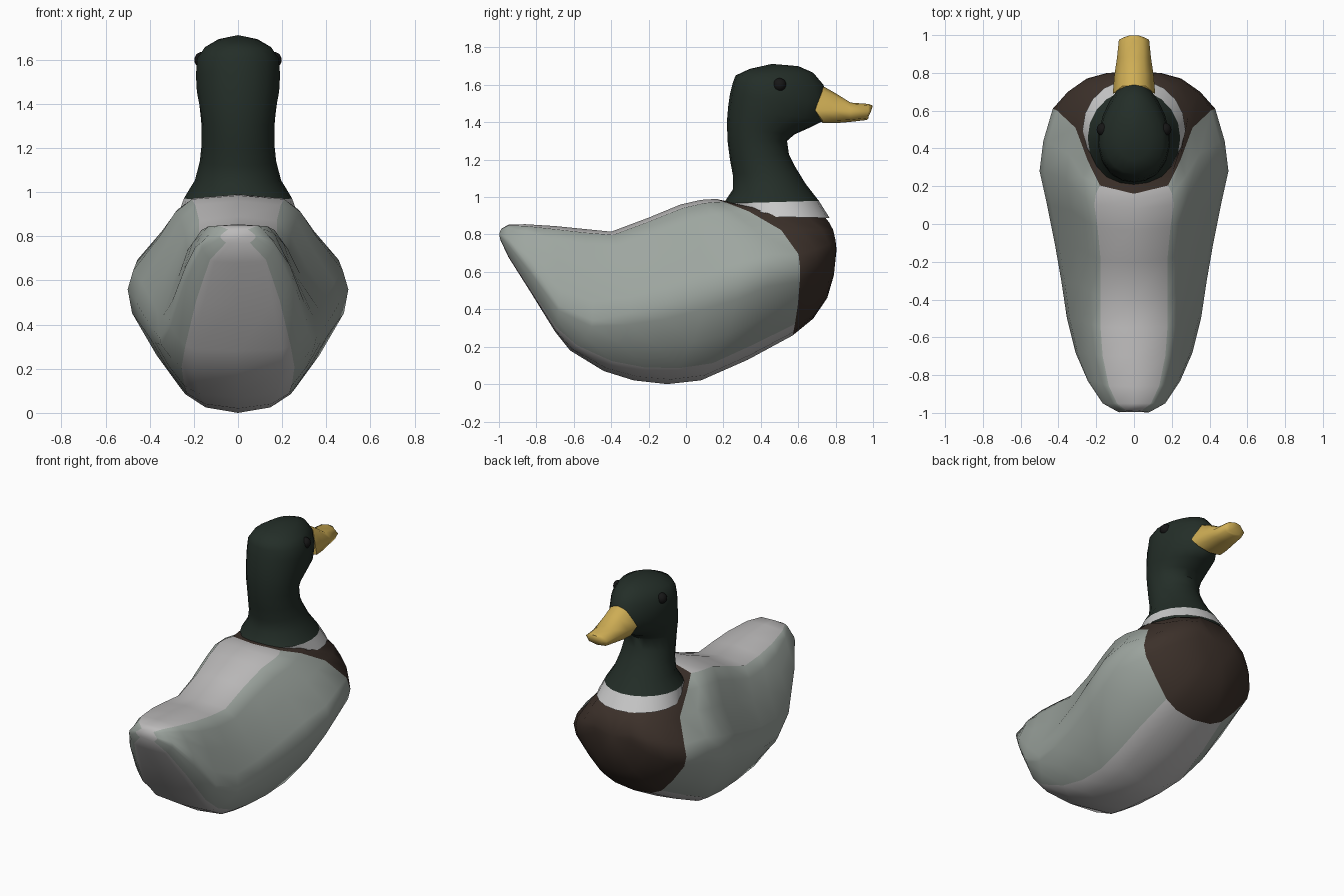
import bpy, bmesh
from math import sin, cos, pi, radians

if "Cube" in bpy.data.objects:
    bpy.data.objects.remove(bpy.data.objects["Cube"])


def mat(name, rgb):
    m = bpy.data.materials.new(name)
    m.diffuse_color = (*rgb, 1)
    m.use_nodes = True
    m.node_tree.nodes["Principled BSDF"].inputs["Base Color"].default_value = m.diffuse_color
    return m


PALE = mat("pale_grey", (0.50, 0.49, 0.49))
FLANK = mat("flank_grey", (0.34, 0.38, 0.35))
BROWN = mat("brown", (0.045, 0.030, 0.023))
GREEN = mat("dark_green", (0.017, 0.027, 0.021))
WHITE = mat("white", (0.70, 0.70, 0.70))
YELLOW = mat("yellow", (0.62, 0.42, 0.09))
BLACK = mat("black", (0.008, 0.008, 0.008))


def loft(name, rings, mats, pick=lambda r, s: 0, tip=None, angle=50, cap=True):
    """Skin closed rings of points; pick(ring, segment) gives the material slot."""
    bm = bmesh.new()
    loops = [[bm.verts.new(p) for p in ring] for ring in rings]
    n = len(loops[0])
    for r in range(len(loops) - 1):
        for s in range(n):
            t = (s + 1) % n
            f = bm.faces.new((loops[r][s], loops[r][t], loops[r + 1][t], loops[r + 1][s]))
            f.material_index = pick(r, s)
    last = pick(len(loops) - 2, 0)
    if cap:
        bm.faces.new(loops[0][::-1]).material_index = pick(0, 0)
    if tip:
        v = bm.verts.new(tip)
        for s in range(n):
            bm.faces.new((loops[-1][s], loops[-1][(s + 1) % n], v)).material_index = last
    elif cap:
        bm.faces.new(loops[-1]).material_index = last
    bmesh.ops.recalc_face_normals(bm, faces=bm.faces)
    me = bpy.data.meshes.new(name)
    bm.to_mesh(me)
    bm.free()
    ob = bpy.data.objects.new(name, me)
    bpy.context.collection.objects.link(ob)
    for m in mats:
        me.materials.append(m)
    smooth(ob, angle)
    return ob


def smooth(ob, angle):
    bpy.ops.object.select_all(action='DESELECT')
    ob.select_set(True)
    bpy.context.view_layer.objects.active = ob
    bpy.ops.object.shade_smooth_by_angle(angle=radians(angle))


# Body: half section as (width fraction, height fraction), top to bottom
SECTION = [(0, 1), (.42, .96), (.57, .82), (.72, .55), (.95, .2), (1, 0),
           (.96, -.2), (.74, -.55), (.52, -.83), (.32, -.95), (0, -1)]


def body_ring(ty, tz, my, mz, by, bz, w, k_under, k_top=1):
    half = []
    for xf, zf in SECTION:
        ey, ez = (ty, tz) if zf > 0 else (by, bz)
        h = abs(zf)
        x = w * xf ** (k_under if zf < 0 else k_top) if xf else 0
        half.append((x, my + (ey - my) * h ** (2.5 if zf > 0 else 2), mz + (ez - mz) * h))
    return half + [(-x, y, z) for x, y, z in half[-2:0:-1]]


# top y z, widest y z, bottom y z, half width, underside boxiness, topside boxiness
BODY = [(-.985, .832, -.997, .80, -.99, .765, .08, .6, .7),
        (-.95, .852, -.95, .76, -.95, .68, .165, .4, .7),
        (-.86, .855, -.83, .62, -.83, .49, .245, .4, .7),
        (-.70, .845, -.68, .42, -.70, .28, .31, .4, .72),
        (-.55, .830, -.50, .34, -.62, .18, .355, .5, .8),
        (-.40, .815, -.30, .38, -.44, .07, .385, .7, .9),
        (-.20, .890, -.10, .43, -.28, .02, .42, .9),
        (-.03, .960, .10, .50, -.10, .00, .46, 1),
        (.08, .985, .28, .56, .08, .02, .50, 1),
        (.13, .988, .44, .62, .33, .13, .48, 1),
        (.16, .990, .61, .62, .57, .26, .43, 1),
        (.30, .960, .70, .66, .68, .35, .35, 1, .5),
        (.58, .930, .77, .70, .755, .46, .25, 1, .4),
        (.74, .895, .80, .74, .79, .58, .14, 1, .5)]


def body_mat(r, s):
    s = min(s, 19 - s)
    return 2 if r >= 10 else 0 if s == 0 or s >= 8 else 1


loft("body", [body_ring(*b) for b in BODY], [PALE, FLANK, BROWN], body_mat, (0, .805, .72), 75)


# Neck, head and collar: back y z, front y z, half width, front taper
NECK = [(.32, .85, .68, .83, .20, 0), (.24, .90, .768, .888, .272, 0),
        (.20, .965, .71, .98, .245, 0),
        (.25, 1.04, .64, 1.07, .195, 0), (.25, 1.12, .585, 1.16, .173, 0),
        (.235, 1.20, .55, 1.23, .165, 0), (.222, 1.30, .54, 1.30, .165, 0),
        (.22, 1.37, .58, 1.335, .17, .1), (.22, 1.42, .67, 1.375, .175, .2),
        (.225, 1.48, .74, 1.41, .182, .25), (.235, 1.55, .76, 1.50, .186, .25),
        (.25, 1.61, .735, 1.60, .18, .25), (.265, 1.65, .68, 1.665, .15, .2),
        (.34, 1.685, .60, 1.70, .09, .1)]


def neck_ring(yb, zb, yf, zf, w, taper, n=20):
    ring = []
    for i in range(n):
        a = 2 * pi * i / n
        f = (1 + cos(a)) / 2
        ring.append((w * sin(a) * (1 - taper * cos(a)), yb + (yf - yb) * f, zb + (zf - zb) * f))
    return ring


rings = [neck_ring(*r) for r in NECK]
loft("collar", rings[1:3], [WHITE], cap=False)
loft("head_and_neck", rings[2:], [GREEN], tip=(0, .46, 1.712), cap=False)

# Bill: y of top, side, bottom; z of top, side, bottom; half width
BILL = [(.73, .69, .73, 1.595, 1.465, 1.395, .112),
        (.80, .78, .80, 1.555, 1.465, 1.395, .105),
        (.88, .88, .88, 1.505, 1.46, 1.402, .09),
        (.975, .975, .965, 1.498, 1.46, 1.412, .08),
        (.997, .99, .975, 1.49, 1.46, 1.42, .05)]


def bill_ring(yt, ys, yb, zt, zs, zb, w):
    half = [(0, yt, zt), (.55 * w, yt, zs + .8 * (zt - zs)), (w, ys, zs),
            (.8 * w, yb, zs + .8 * (zb - zs)), (0, yb, zb)]
    return half + [(-x, y, z) for x, y, z in half[-2:0:-1]]


loft("bill", [bill_ring(*b) for b in BILL], [YELLOW], angle=65)

# Eyes
for side, name in ((1, "right_eye"), (-1, "left_eye")):
    bpy.ops.mesh.primitive_uv_sphere_add(segments=16, ring_count=10, radius=.036,
                                         location=(side * .162, .5, 1.6))
    eye = bpy.context.object
    eye.name = name
    eye.data.materials.append(BLACK)
    smooth(eye, 60)
